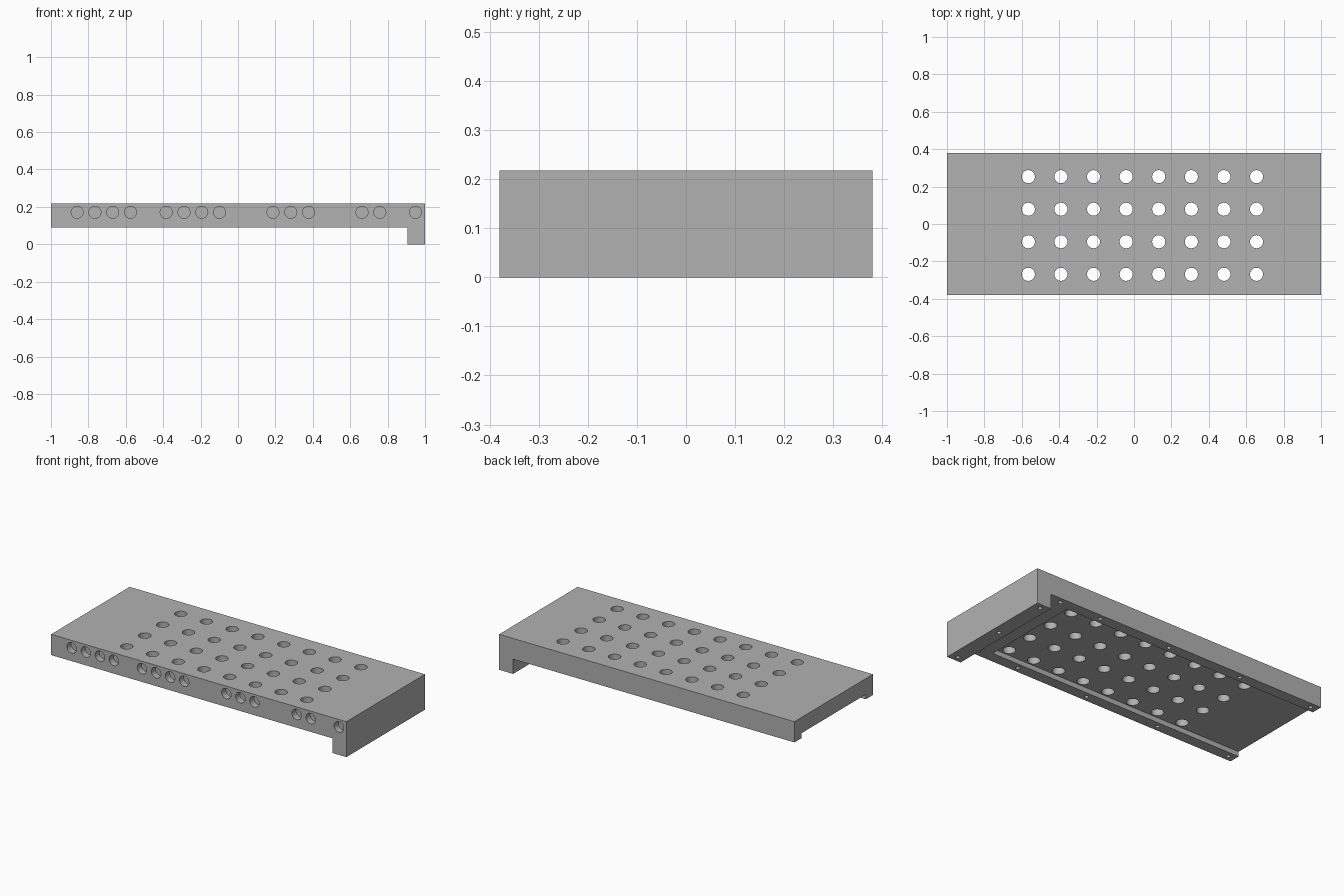
import bpy, bmesh
from mathutils import Matrix, Vector

cube = bpy.data.objects.get("Cube")
if cube:
    bpy.data.objects.remove(cube)

TOP, RIM, CEILING, HALF = 0.217, 0.09, 0.12, 0.38

grey = bpy.data.materials.new("plain grey")
grey.use_nodes = True
color = (0.445, 0.445, 0.445, 1)
grey.diffuse_color = color
grey.node_tree.nodes["Principled BSDF"].inputs["Base Color"].default_value = color


def make_object(name, bm):
    bmesh.ops.recalc_face_normals(bm, faces=bm.faces)
    mesh = bpy.data.meshes.new(name)
    bm.to_mesh(mesh)
    bm.free()
    mesh.materials.append(grey)
    obj = bpy.data.objects.new(name, mesh)
    bpy.context.collection.objects.link(obj)
    return obj


def add_pin(bm, center, radius, length, axis="Z", sides=32):
    turn = Matrix.Rotation(1.5707963, 4, "X") if axis == "Y" else Matrix()
    bmesh.ops.create_cone(bm, cap_ends=True, segments=sides, radius1=radius,
                          radius2=radius, depth=length,
                          matrix=Matrix.Translation(center) @ turn)


def cut(obj, name, bm):
    cutter = make_object(name, bm)
    cutter.hide_render = True
    mod = obj.modifiers.new(name, "BOOLEAN")
    mod.operation = "DIFFERENCE"
    mod.solver = "EXACT"
    mod.object = cutter
    bpy.context.view_layer.objects.active = obj
    bpy.ops.object.modifier_apply(modifier=mod.name)
    bpy.data.objects.remove(cutter)


# Plate with the deep end lip, extruded from its side profile
bm = bmesh.new()
profile = [(-1, RIM), (0.905, RIM), (0.905, 0), (1, 0), (1, TOP), (-1, TOP)]
face = bm.faces.new([bm.verts.new((x, -HALF, z)) for x, z in profile])
sweep = bmesh.ops.extrude_face_region(bm, geom=[face])
bmesh.ops.translate(bm, vec=(0, 2 * HALF, 0),
                    verts=[v for v in sweep["geom"] if isinstance(v, bmesh.types.BMVert)])
plate = make_object("drilled_plate", bm)

# Shallow underside recess, open at the thin end
bm = bmesh.new()
x0, x1, z0 = -1.1, 0.735, 0.02
bmesh.ops.create_cube(bm, size=1, matrix=Matrix.Translation(
    ((x0 + x1) / 2, 0, (z0 + CEILING) / 2)) @ Matrix.Diagonal((x1 - x0, 0.624, CEILING - z0, 1)))
cut(plate, "recess_cutter", bm)

# Grid of through holes
bm = bmesh.new()
for i in range(8):
    for j in range(4):
        add_pin(bm, Vector((-0.565 + 0.1743 * i, -0.269 + 0.174 * j, 0.17)), 0.035, 0.3)
cut(plate, "through_hole_cutter", bm)

# Blind holes along the front edge, in spaced groups
bm = bmesh.new()
for start, count in ((-0.86, 4), (-0.384, 4), (0.187, 3), (0.663, 2), (0.949, 1)):
    for i in range(count):
        add_pin(bm, Vector((start + 0.0952 * i, -HALF, 0.171)), 0.032, 0.08, "Y")
cut(plate, "front_hole_cutter", bm)

# Small screw holes under the rims and the lip
bm = bmesh.new()
for y in (-0.346, 0.346):
    for x in (-0.955, -0.455, 0.045, 0.53, 0.81):
        add_pin(bm, Vector((x, y, RIM)), 0.012, 0.07, sides=16)
for y in (-0.346, 0, 0.346):
    add_pin(bm, Vector((0.953, y, 0)), 0.012, 0.08, sides=16)
cut(plate, "screw_hole_cutter", bm)

# Smooth bores with crisp edges
bpy.ops.object.select_all(action="DESELECT")
plate.select_set(True)
bpy.context.view_layer.objects.active = plate
bpy.ops.object.shade_smooth_by_angle()
